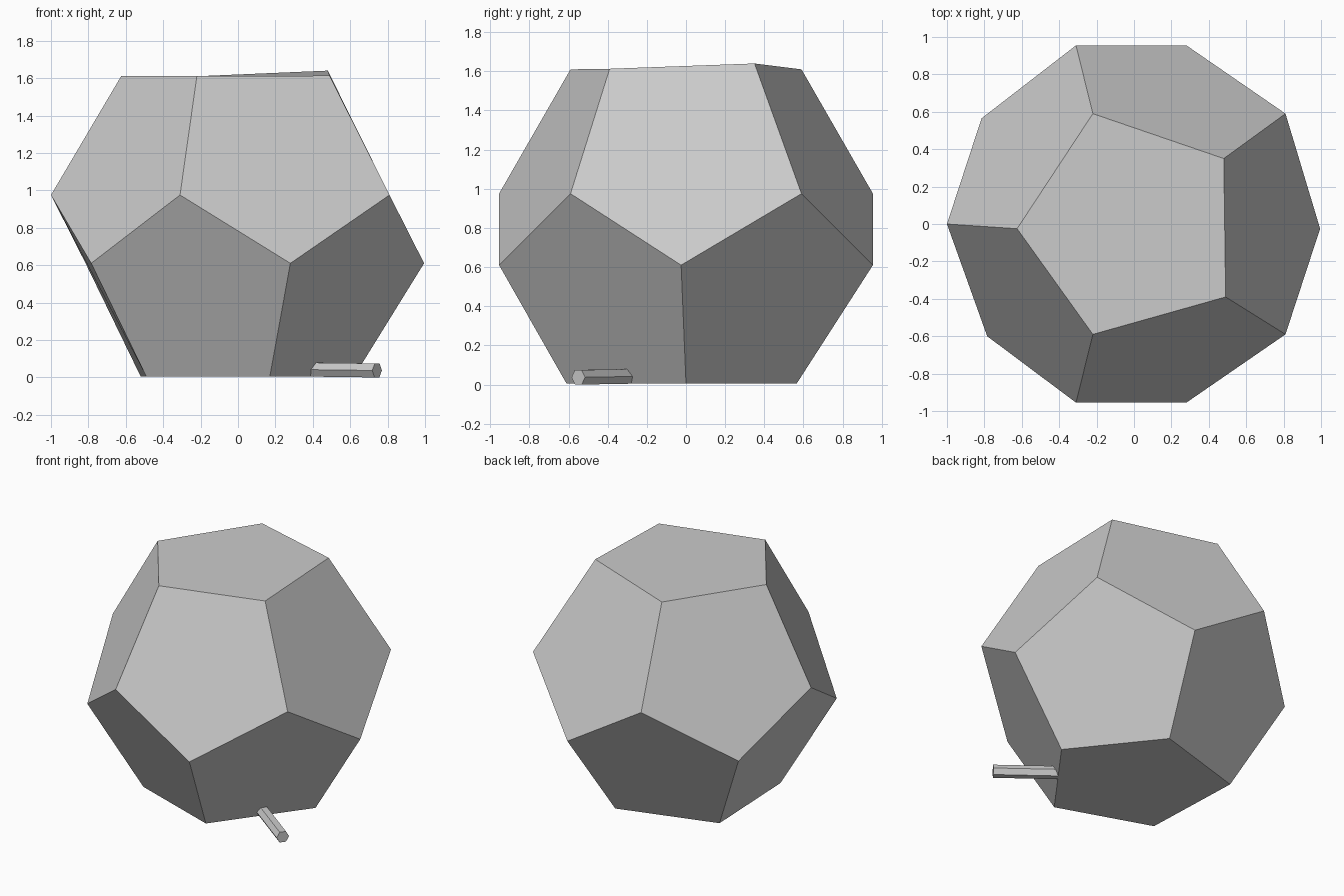
import bpy
import bmesh
from math import radians, cos, sin
from mathutils import Vector

if "Cube" in bpy.data.objects:
    bpy.data.objects.remove(bpy.data.objects["Cube"])


def make_object(name, bm):
    bmesh.ops.recalc_face_normals(bm, faces=bm.faces[:])
    mesh = bpy.data.meshes.new(name)
    bm.to_mesh(mesh)
    bm.free()
    obj = bpy.data.objects.new(name, mesh)
    bpy.context.collection.objects.link(obj)
    return obj


# Slightly hand-cut dodecahedron: four rings of five corners, counter-clockwise.
# Top and upper rings start at 36 degrees, lower and bottom rings at 72 degrees.
top = [(0.48, 0.35, 1.64), (-0.22, 0.59, 1.61), (-0.625, -0.025, 1.61),
       (-0.22, -0.59, 1.61), (0.49, -0.39, 1.613)]
upper = [(0.81, 0.59, 0.975), (-0.31, 0.955, 0.975), (-1.0, 0.0, 0.975),
         (-0.31, -0.955, 0.975), (0.81, -0.59, 0.975)]
lower = [(0.28, 0.955, 0.61), (-0.815, 0.565, 0.61), (-0.785, -0.6, 0.61),
         (0.28, -0.955, 0.61), (0.995, -0.025, 0.61)]
bottom = [(0.17, 0.565, 0.004), (-0.52, 0.36, 0.004), (-0.49, -0.38, 0.004),
          (0.17, -0.61, 0.004), (0.62, 0.0, 0.004)]

bm = bmesh.new()
t, u, l, b = [[bm.verts.new(p) for p in ring] for ring in (top, upper, lower, bottom)]
bm.faces.new(t)
bm.faces.new(b[::-1])
for i in range(5):
    j = (i + 1) % 5
    bm.faces.new((t[i], u[i], l[i], u[j], t[j]))
    bm.faces.new((b[i], b[j], l[j], u[j], l[i]))
make_object("faceted_body", bm)

# Six-sided rod lying on the floor and sticking out of the front right base edge
angle = radians(-36.5)
outward = Vector((cos(angle), sin(angle), 0))
start = outward * 0.35 + Vector((0, 0, 0.043))
end = outward * 0.925 + Vector((0, 0, 0.037))
axis = end - start

bm = bmesh.new()
bmesh.ops.create_cone(bm, cap_ends=True, segments=6, radius1=0.043,
                      radius2=0.043, depth=axis.length)
# Turn the section so two flats lie level
side = axis.cross(Vector((0, 0, 1))).normalized()
lift = side.cross(axis).normalized()
corner = max(bm.verts, key=lambda v: v.co.y).co.copy()
ref = Vector((corner.x, corner.y, 0)).normalized()
ref2 = Vector((0, 0, 1)).cross(ref)
middle = (start + end) / 2
for v in bm.verts:
    v.co = middle + side * v.co.dot(ref) + lift * v.co.dot(ref2) + axis.normalized() * v.co.z
make_object("base_rod", bm)
